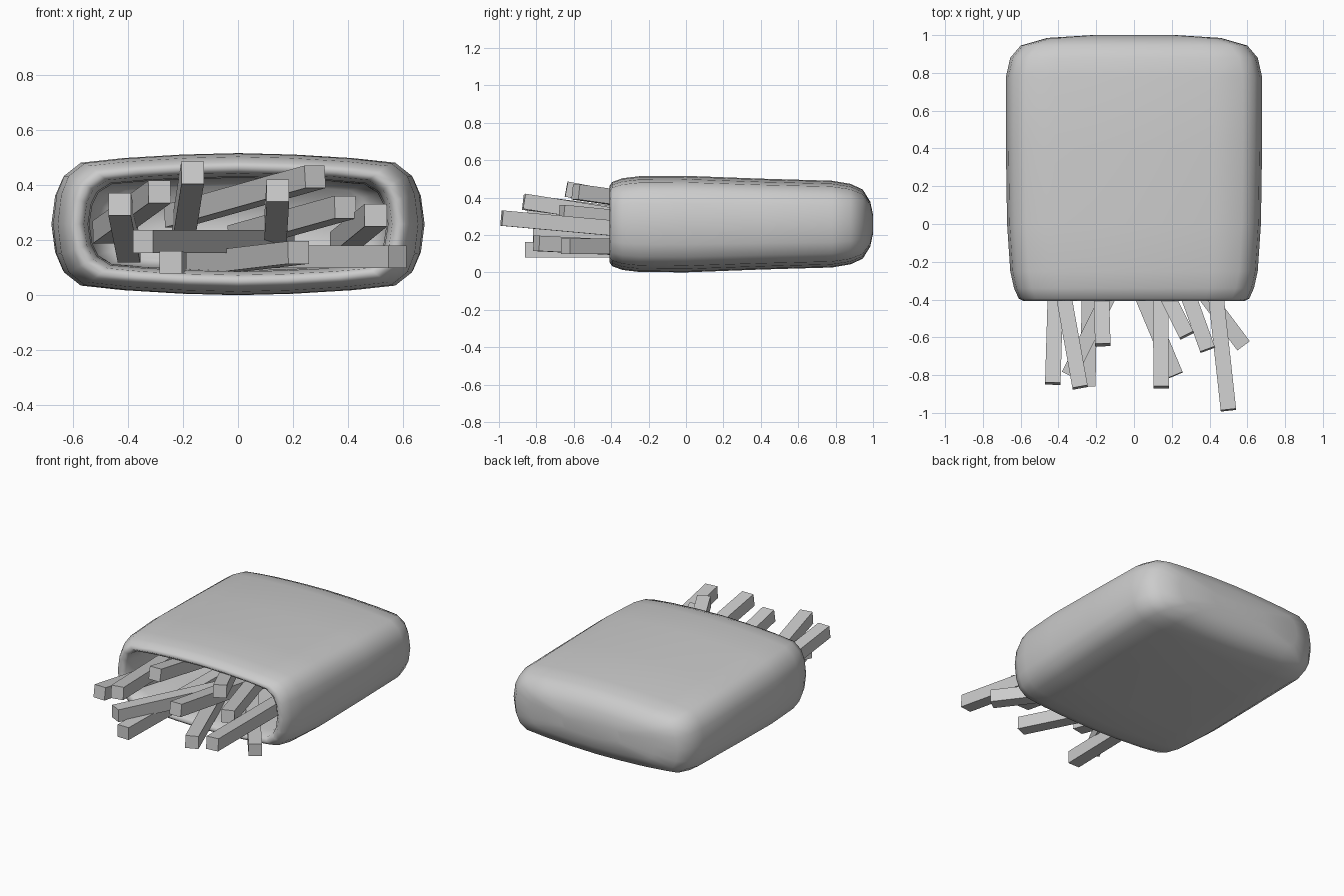
import bpy, bmesh
from mathutils import Vector

if "Cube" in bpy.data.objects:
    bpy.data.objects.remove(bpy.data.objects["Cube"])

CZ = 0.258

# Quarter of the pillow-like cross-section, as fractions of half width / half height
QUARTER = [(1, 0), (.98, .42), (.94, .68), (.85, .865), (.62, .93), (.3, .98), (0, 1)]


def section():
    q = QUARTER
    upper = q + [(-x, z) for x, z in reversed(q[:-1])]
    return upper + [(x, -z) for x, z in reversed(upper[1:-1])]


def loft(name, stations):
    """Skin a row of cross-sections (y, half width, half height), capped at both ends."""
    bm = bmesh.new()
    rings = [[bm.verts.new((x * w, y, CZ + z * h)) for x, z in section()]
             for y, w, h in stations]
    n = len(rings[0])
    for a, b in zip(rings, rings[1:]):
        for i in range(n):
            j = (i + 1) % n
            bm.faces.new((a[i], a[j], b[j], b[i]))
    bm.faces.new(rings[0])
    bm.faces.new(rings[-1])
    bmesh.ops.recalc_face_normals(bm, faces=bm.faces)
    me = bpy.data.meshes.new(name)
    bm.to_mesh(me)
    bm.free()
    ob = bpy.data.objects.new(name, me)
    bpy.context.collection.objects.link(ob)
    for p in me.polygons:
        p.use_smooth = True
    return ob


# Bag: closed back, side walls, rolled rim, then the hollow inside
loft("bag", [
    (1.0, .22, .05), (.985, .46, .12), (.945, .60, .185), (.88, .655, .215),
    (.78, .678, .232), (.4, .678, .243), (0, .672, .258), (-.25, .655, .256),
    (-.34, .635, .245), (-.395, .61, .225), (-.408, .585, .205),
    (-.385, .56, .185), (-.3, .545, .172), (0, .54, .168),
    (.7, .54, .165), (.82, .48, .14)])


def stick(i, tip, direction, length=1.15, t=.082):
    """Square stick running back from the centre of its front end."""
    d = Vector(direction).normalized()
    bm = bmesh.new()
    bmesh.ops.create_cube(bm, size=1)
    bmesh.ops.scale(bm, vec=(t, length, t), verts=bm.verts)
    me = bpy.data.meshes.new("stick")
    bm.to_mesh(me)
    bm.free()
    ob = bpy.data.objects.new(f"stick_{i:02d}", me)
    ob.location = Vector(tip) + d * length / 2
    ob.rotation_mode = 'QUATERNION'
    ob.rotation_quaternion = d.to_track_quat('Y', 'Z')
    bpy.context.collection.objects.link(ob)


# Sticks: front end centre, direction into the bag
STICKS = [
    ((-.43, -.845, .33), (.03, 1, -.15)),
    ((-.285, -.865, .375), (-.18, 1, -.13)),
    ((-.165, -.64, .445), (-.03, 1, -.19)),
    ((-.345, -.80, .195), (.5, 1, 0)),
    ((-.245, -.86, .12), (.02, 1, 0)),
    ((.145, -.865, .38), (-.01, 1, -.16)),
    ((.28, -.59, .43), (-.5, 1, -.14)),
    ((.22, -.80, .155), (-.42, 1, -.05)),
    ((.39, -.665, .32), (-.36, 1, -.10)),
    ((.5, -.985, .29), (-.11, 1, -.09)),
    ((.58, -.645, .14), (-.75, 1, 0)),
]
for i, (tip, d) in enumerate(STICKS, 1):
    stick(i, tip, d)
